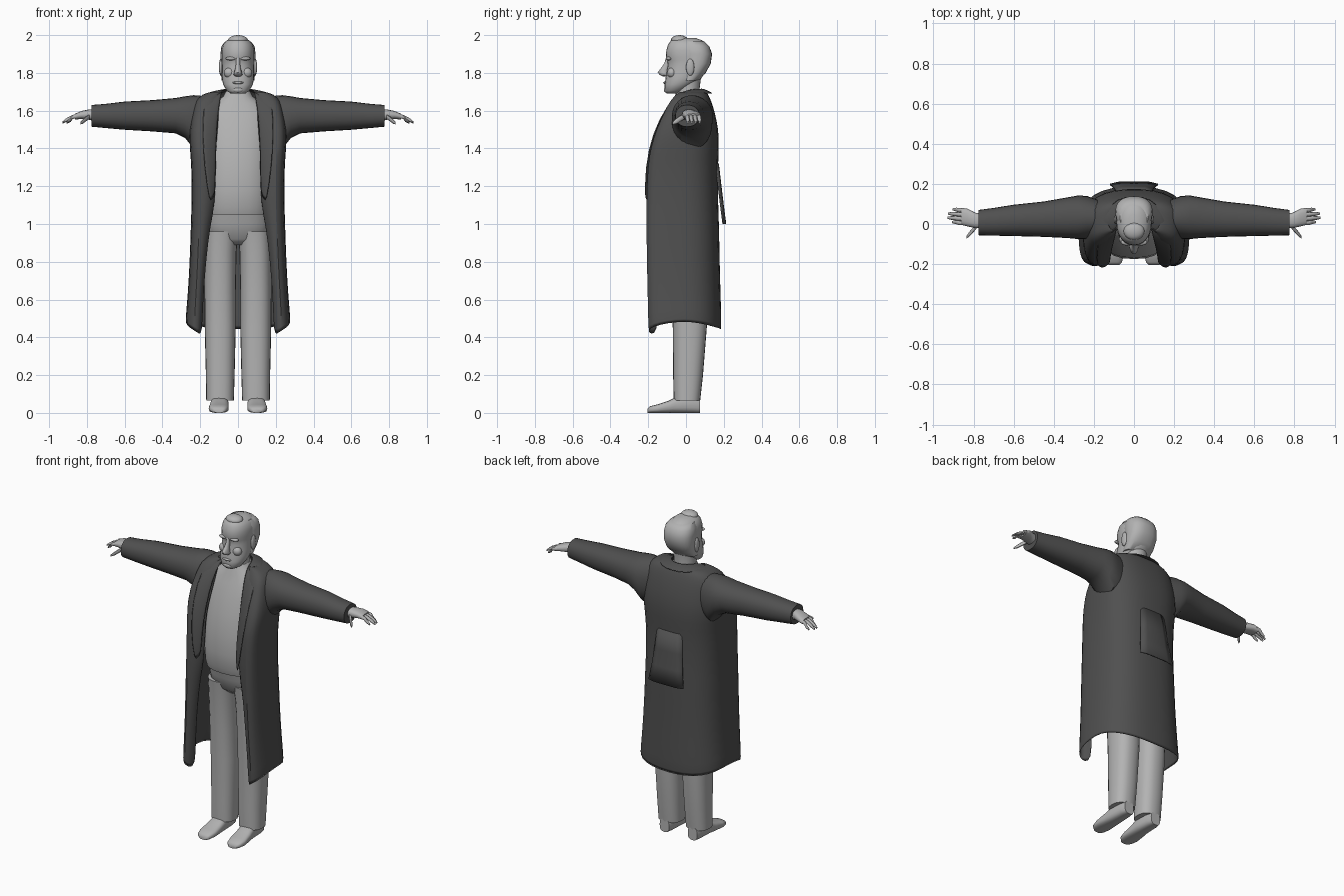
import bpy, bmesh, math
from mathutils import Vector, Matrix


def material(name, v):
    m = bpy.data.materials.new(name)
    m.diffuse_color = (v, v, v, 1)
    return m


LIGHT = material("light grey", 0.45)
DARK = material("dark grey", 0.08)


def finish(name, bm, mat, mirror=False, thick=0, sub=0):
    bmesh.ops.recalc_face_normals(bm, faces=bm.faces)
    me = bpy.data.meshes.new(name)
    bm.to_mesh(me)
    bm.free()
    me.materials.append(mat)
    ob = bpy.data.objects.new(name, me)
    bpy.context.collection.objects.link(ob)
    if mirror:
        ob.modifiers.new("mirror", 'MIRROR')
    if thick:
        s = ob.modifiers.new("thickness", 'SOLIDIFY')
        s.thickness, s.offset = thick, 0
    if sub:
        s = ob.modifiers.new("smooth", 'SUBSURF')
        s.levels = s.render_levels = sub
    return ob


def loft(name, sections, mat, axis='z', p=2.0, n=24, mirror=False):
    """Rounded cross-sections (position, a0, a1, b0, b1) skinned along an axis."""
    bm, rings = bmesh.new(), []
    for t, a0, a1, b0, b1 in sections:
        ring = []
        for i in range(n):
            w = 2 * math.pi * i / n
            c, s = math.cos(w), math.sin(w)
            a = (a0 + a1) / 2 + (a1 - a0) / 2 * math.copysign(abs(c) ** (2 / p), c)
            b = (b0 + b1) / 2 + (b1 - b0) / 2 * math.copysign(abs(s) ** (2 / p), s)
            ring.append(bm.verts.new({'x': (t, a, b), 'y': (a, t, b), 'z': (a, b, t)}[axis]))
        rings.append(ring)
    for r, q in zip(rings, rings[1:]):
        for i in range(n):
            j = (i + 1) % n
            bm.faces.new((r[i], r[j], q[j], q[i]))
    bm.faces.new(rings[0])
    bm.faces.new(rings[-1])
    return finish(name, bm, mat, mirror)


def sheet(name, rows, mat, **kw):
    """Open cloth surface through rows of points."""
    bm = bmesh.new()
    vs = [[bm.verts.new(c) for c in r] for r in rows]
    for r, q in zip(vs, vs[1:]):
        for i in range(len(r) - 1):
            bm.faces.new((r[i], r[i + 1], q[i + 1], q[i]))
    return finish(name, bm, mat, **kw)


def ball(name, centre, size, mat, mirror=False):
    bm = bmesh.new()
    bmesh.ops.create_uvsphere(bm, u_segments=16, v_segments=10, radius=1)
    bm.transform(Matrix.Translation(centre) @ Matrix.Diagonal((*size, 1)))
    return finish(name, bm, mat, mirror)


def sym(rows):
    return [(z, -w, w, f, b) for z, w, f, b in rows]


# Shoes, trouser legs and hips
loft("shoe", [(-.205, .075, .125, 0, .02), (-.19, .06, .145, 0, .035), (-.15, .05, .155, 0, .045),
              (-.09, .05, .15, 0, .065), (-.05, .05, .145, 0, .085), (.04, .055, .14, 0, .09),
              (.075, .065, .13, 0, .08)], LIGHT, 'y', 2.8, mirror=True)
loft("trouser_leg", [(.065, .022, .168, -.065, .075), (.2, .018, .17, -.068, .09), (.45, .012, .176, -.07, .11),
                     (.65, .012, .178, -.08, .115), (.85, .008, .178, -.095, .125),
                     (.96, 0, .175, -.11, .13)], LIGHT, p=2.4, mirror=True)
loft("hips", sym([(.89, .1, -.06, .09), (.92, .165, -.095, .128), (1.0, .172, -.12, .132),
                  (1.08, .17, -.14, .125)]), LIGHT, p=2.4)

# Shirt with belly, and neck
loft("shirt", sym([(1.05, .17, -.155, .125), (1.09, .176, -.168, .13), (1.18, .18, -.175, .13),
                   (1.3, .178, -.168, .13), (1.42, .18, -.145, .14), (1.52, .185, -.115, .135),
                   (1.59, .175, -.09, .125), (1.64, .13, -.07, .105), (1.675, .08, -.06, .085),
                   (1.70, .066, -.05, .075)]), LIGHT, p=2.4)
loft("neck", sym([(1.62, .075, -.06, .08), (1.70, .064, -.055, .07), (1.78, .066, -.06, .08)]), LIGHT)

# Head, hair and facial features
loft("head", sym([(1.69, .035, -.103, -.04), (1.705, .06, -.113, -.01), (1.74, .079, -.113, .045),
                  (1.77, .085, -.108, .08), (1.80, .085, -.105, .10), (1.84, .085, -.097, .123),
                  (1.865, .086, -.10, .132), (1.885, .087, -.107, .135), (1.92, .087, -.104, .131),
                  (1.95, .079, -.095, .114), (1.972, .06, -.08, .086), (1.985, .03, -.05, .05)]), LIGHT, p=2.2)
loft("side_hair", sym([(1.76, .086, -.025, .06), (1.80, .091, -.022, .105), (1.85, .093, -.01, .131),
                       (1.90, .093, -.025, .138), (1.94, .088, -.03, .124), (1.965, .07, -.03, .098)]), LIGHT, p=2.4)
ball("hair_tuft", (0, -.035, 1.974), (.052, .045, .026), LIGHT)
loft("nose", sym([(1.782, .014, -.125, -.09), (1.79, .023, -.14, -.09), (1.803, .021, -.15, -.09),
                  (1.825, .014, -.133, -.09), (1.85, .011, -.115, -.08), (1.88, .012, -.106, -.08)]), LIGHT, n=12)
ball("brow", (.036, -.091, 1.876), (.03, .016, .01), LIGHT, True)
ball("cheek", (.045, -.075, 1.80), (.03, .025, .028), LIGHT, True)
ball("lips", (0, -.11, 1.748), (.03, .011, .007), LIGHT)
ball("chin", (0, -.102, 1.71), (.03, .015, .016), LIGHT)
ball("ear", (.091, .022, 1.83), (.01, .022, .045), LIGHT, True)

# Hands: palm, four fingers and a thumb
loft("palm", [(.74, -.022, .05, 1.54, 1.605), (.79, -.02, .056, 1.552, 1.606), (.83, -.012, .076, 1.556, 1.598),
              (.862, -.004, .08, 1.553, 1.584)], LIGHT, 'x', 2.5, 16, True)


def finger(name, pts, r):
    rows = [(x, y - k, y + k, z - k, z + k) for (x, y, z), k in zip(pts, (r, r, r * .9, r * .5))]
    loft(name, rows, LIGHT, 'x', 2, 8, True)


for i, (y, tip) in enumerate([(.006, .908), (.027, .93), (.048, .928), (.069, .905)]):
    finger("finger_%d" % (i + 1), [(.845, y, 1.572), (.875, y, 1.567),
                                   (tip - .02, y + .003, 1.55), (tip, y + .004, 1.537)], .0105)
finger("thumb", [(.785, -.01, 1.57), (.805, -.033, 1.556), (.822, -.052, 1.542), (.835, -.066, 1.534)], .013)

# Coat body: open shell, half section mirrored (z, front edge x, side x, front y, back y)
coat_rows = [(1.70, .085, .125, -.03, .10), (1.685, .10, .19, -.05, .115), (1.65, .10, .225, -.085, .13),
             (1.6, .10, .237, -.11, .147), (1.5, .105, .257, -.16, .17), (1.4, .115, .253, -.19, .172),
             (1.3, .115, .243, -.206, .165), (1.1, .12, .243, -.212, .167), (1.0, .145, .247, -.212, .172),
             (.8, .17, .253, -.21, .175), (.6, .185, .265, -.205, .181), (.45, .19, .278, -.202, .186)]
hem = [-.015, -.01, 0, .02, .03, .02, 0, -.02, -.04, -.04]


def coat_section(z, xi, xo, yf, yb):
    d, xf = yb - yf, max(.84 * xo, xi + .01)
    pts = [(0, yb), (.4 * xo, yb - .01 * d), (.75 * xo, yb - .1 * d), (.96 * xo, yb - .28 * d),
           (xo, yb - .5 * d), (.99 * xo, yb - .75 * d), (.95 * xo, yb - .93 * d), (xf, yf),
           (xi + .35 * (xf - xi), yf + .03 * d), (xi, yf + .14 * d)]
    return [(x, y, z + (h if z < .5 else 0)) for (x, y), h in zip(pts, hem)]


sheet("coat_body", [coat_section(*r) for r in coat_rows], DARK, mirror=True, thick=.008, sub=1)

# Sleeves
loft("sleeve", [(.15, -.05, .11, 1.42, 1.675), (.235, -.075, .14, 1.40, 1.682), (.28, -.075, .142, 1.455, 1.676),
                (.33, -.07, .133, 1.48, 1.667), (.45, -.064, .112, 1.49, 1.656), (.6, -.06, .096, 1.499, 1.648),
                (.7, -.058, .08, 1.508, 1.636), (.775, -.056, .07, 1.515, 1.63)], DARK, 'x', 2.2, mirror=True)

# Collar running into the lapels, as inner and outer edge pairs
lapel = [((0, .085, 1.715), (0, .145, 1.69)), ((.055, .07, 1.715), (.085, .13, 1.69)),
         ((.085, .01, 1.71), (.15, .06, 1.695)), ((.085, -.04, 1.69), (.165, -.02, 1.695)),
         ((.10, -.09, 1.62), (.185, -.10, 1.63)), ((.112, -.14, 1.48), (.19, -.178, 1.48)),
         ((.118, -.185, 1.3), (.18, -.218, 1.3)), ((.12, -.19, 1.15), (.15, -.216, 1.1))]
sheet("collar_and_lapel", [[a, (Vector(a) + Vector(b)) / 2 + Vector((0, -.004, .004)), b] for a, b in lapel],
      DARK, mirror=True, thick=.008, sub=1)

# Loose flap on the back
sheet("back_flap", [[(0, y, z), (w * .6, y - .001, z), (w, y - .012, z)]
                    for z, y, w in [(1.32, .17, .085), (1.2, .184, .095), (1.1, .196, .105), (1.0, .209, .12)]],
      DARK, mirror=True, thick=.008)

# Smooth shading with sharp folds
bpy.ops.object.select_all(action='SELECT')
bpy.context.view_layer.objects.active = bpy.context.selected_objects[0]
bpy.ops.object.shade_smooth_by_angle(angle=math.radians(50))
